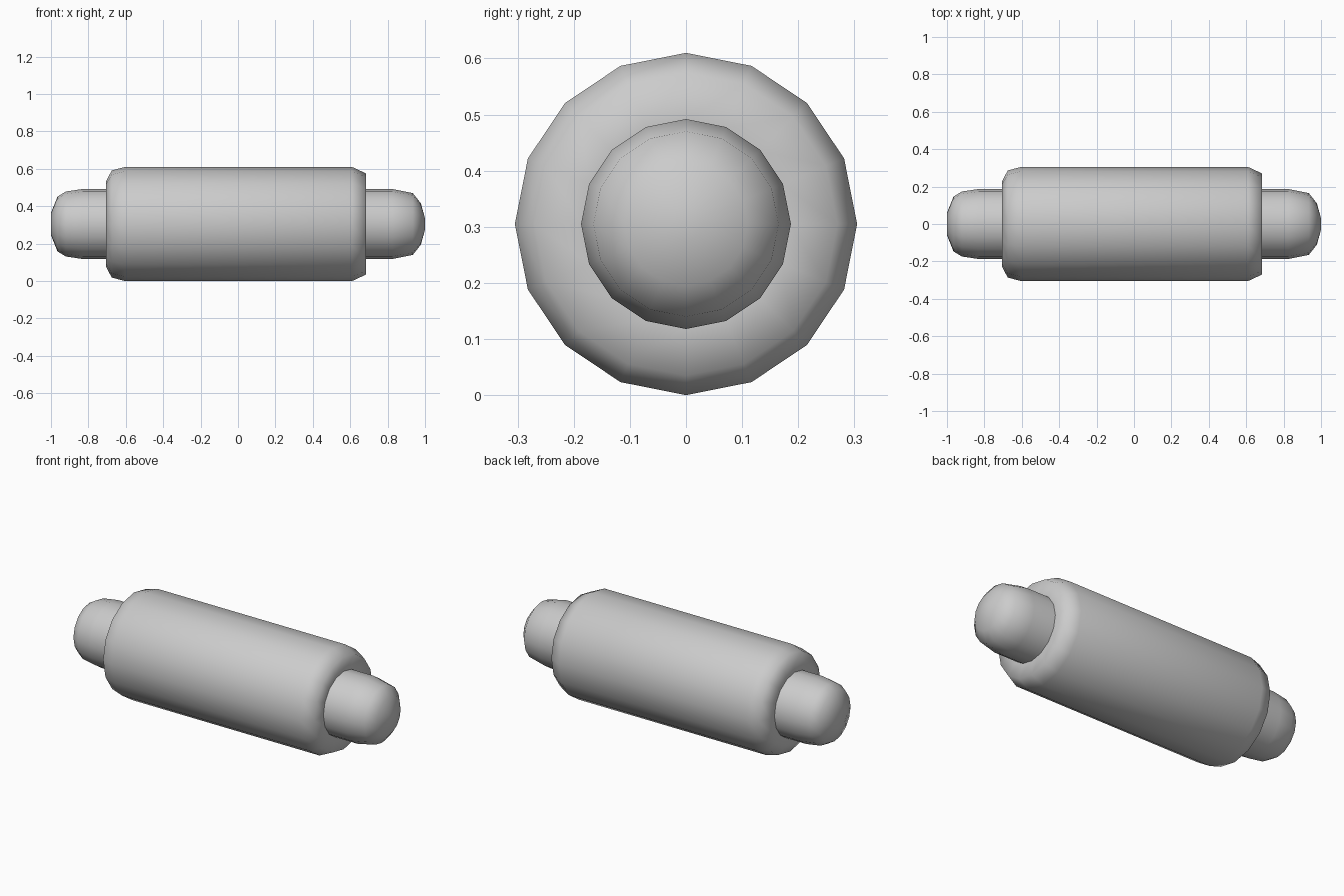
import bpy, bmesh, math

if "Cube" in bpy.data.objects:
    bpy.data.objects.remove(bpy.data.objects["Cube"])

SIDES = 16
AXIS_Z = 0.305


def lathe_x(name, profile):
    """Revolve (x, radius) points around the long axis; radius 0 closes to a pole."""
    bm = bmesh.new()
    rings = []
    for x, r in profile:
        if r == 0:
            rings.append([bm.verts.new((x, 0, AXIS_Z))] * SIDES)
        else:
            angles = [2 * math.pi * i / SIDES for i in range(SIDES)]
            rings.append([bm.verts.new((x, r * math.cos(a), AXIS_Z + r * math.sin(a)))
                          for a in angles])
    for a, b in zip(rings, rings[1:]):
        for i in range(SIDES):
            j = (i + 1) % SIDES
            bm.faces.new(dict.fromkeys((a[i], a[j], b[j], b[i])))
    bmesh.ops.recalc_face_normals(bm, faces=bm.faces)
    mesh = bpy.data.meshes.new(name)
    bm.to_mesh(mesh)
    bm.free()
    mesh.shade_smooth()
    obj = bpy.data.objects.new(name, mesh)
    bpy.context.collection.objects.link(obj)
    return obj


# Inner rod with domed ends
lathe_x("inner_rod", [
    (-1.0, 0), (-1.0, 0.06), (-0.965, 0.147), (-0.92, 0.174), (-0.83, 0.187),
    (0.825, 0.187), (0.935, 0.165), (0.978, 0.11), (1.0, 0.03), (1.0, 0)])

# Thick outer sleeve with rounded rims, its ends closing onto the rod
lathe_x("outer_sleeve", [
    (-0.705, 0.185), (-0.705, 0.23), (-0.675, 0.286), (-0.605, 0.305),
    (0.61, 0.305), (0.685, 0.27), (0.685, 0.185)])
